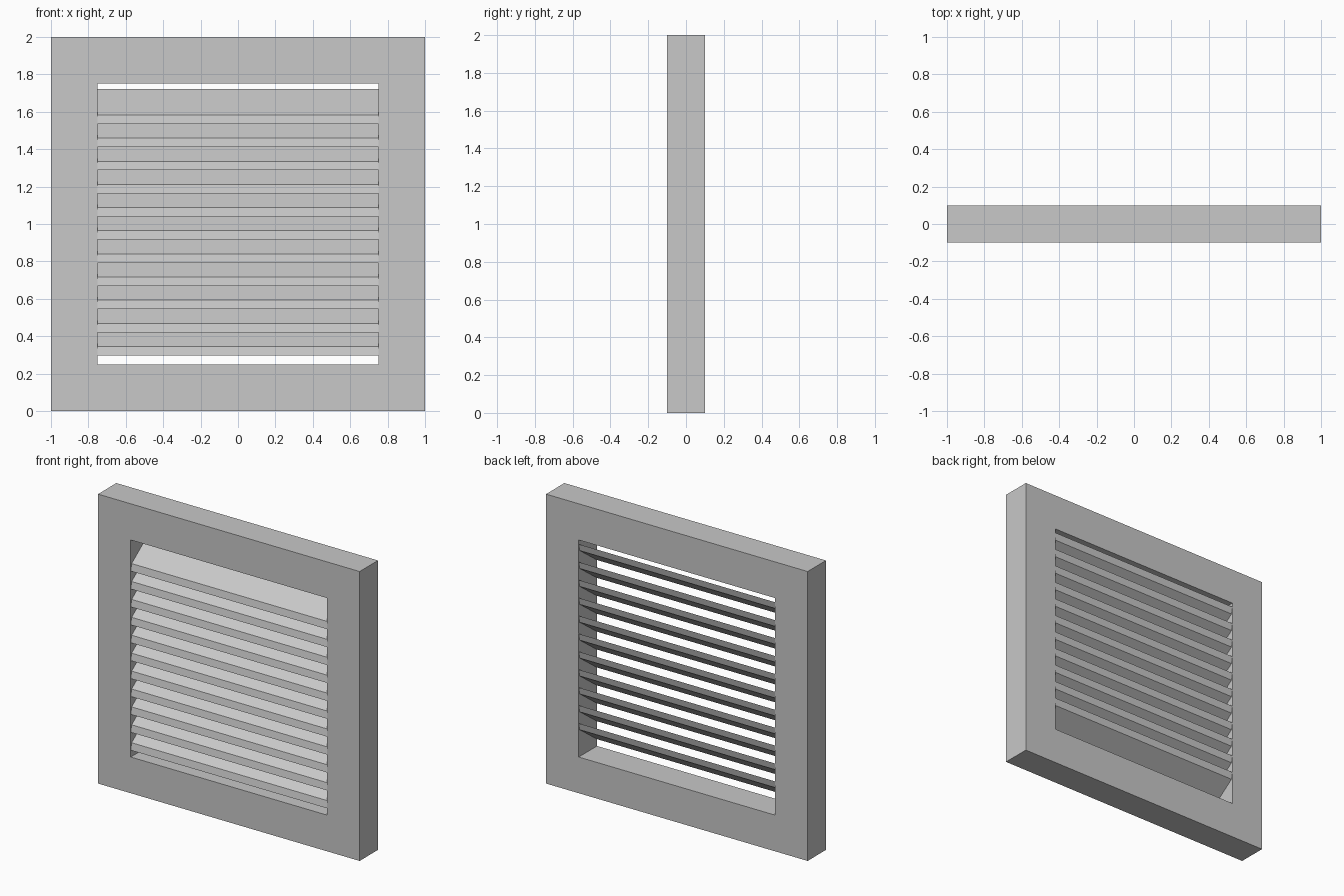
import bpy
import bmesh

# Remove the default cube only
cube = bpy.data.objects.get("Cube")
if cube:
    bpy.data.objects.remove(cube, do_unlink=True)

HALF_DEPTH = 0.1
HALF_OPENING = 0.75
SLATS = 11
PITCH = 0.1238

# Single painted colour
grey = bpy.data.materials.new("light_grey")
grey.use_nodes = True
colour = (0.58, 0.58, 0.58, 1)
grey.diffuse_color = colour
grey.node_tree.nodes["Principled BSDF"].inputs["Base Color"].default_value = colour


def add_object(name, bm):
    bmesh.ops.recalc_face_normals(bm, faces=bm.faces[:])
    mesh = bpy.data.meshes.new(name)
    bm.to_mesh(mesh)
    bm.free()
    mesh.materials.append(grey)
    obj = bpy.data.objects.new(name, mesh)
    bpy.context.collection.objects.link(obj)
    return obj


def extrude(bm, faces, offset):
    result = bmesh.ops.extrude_face_region(bm, geom=faces)
    moved = [v for v in result["geom"] if isinstance(v, bmesh.types.BMVert)]
    bmesh.ops.translate(bm, vec=offset, verts=moved)


# Square frame: a mitred ring pushed through its depth
bm = bmesh.new()
corners = [(-1, -1), (1, -1), (1, 1), (-1, 1)]
outer, inner = [[bm.verts.new((x * r, -HALF_DEPTH, 1 + z * r)) for x, z in corners]
                for r in (1, HALF_OPENING)]
ring = []
for i in range(len(corners)):
    j = (i + 1) % len(corners)
    ring.append(bm.faces.new((outer[i], outer[j], inner[j], inner[i])))
extrude(bm, ring, (0, 2 * HALF_DEPTH, 0))
add_object("frame", bm)

# Sloping slats: one skewed profile (y, z), low at the front, repeated upwards
bm = bmesh.new()
profile = [(-0.1, 0), (0.09, 0.138), (0.1, 0.186), (-0.09, 0.048)]
end = bm.faces.new([bm.verts.new((-HALF_OPENING, y, z)) for y, z in profile])
extrude(bm, [end], (2 * HALF_OPENING, 0, 0))
slats = add_object("louvre_slats", bm)
slats.location.z = 0.297
array = slats.modifiers.new("stack", "ARRAY")
array.count = SLATS
array.use_relative_offset = False
array.use_constant_offset = True
array.constant_offset_displace = (0, 0, PITCH)
